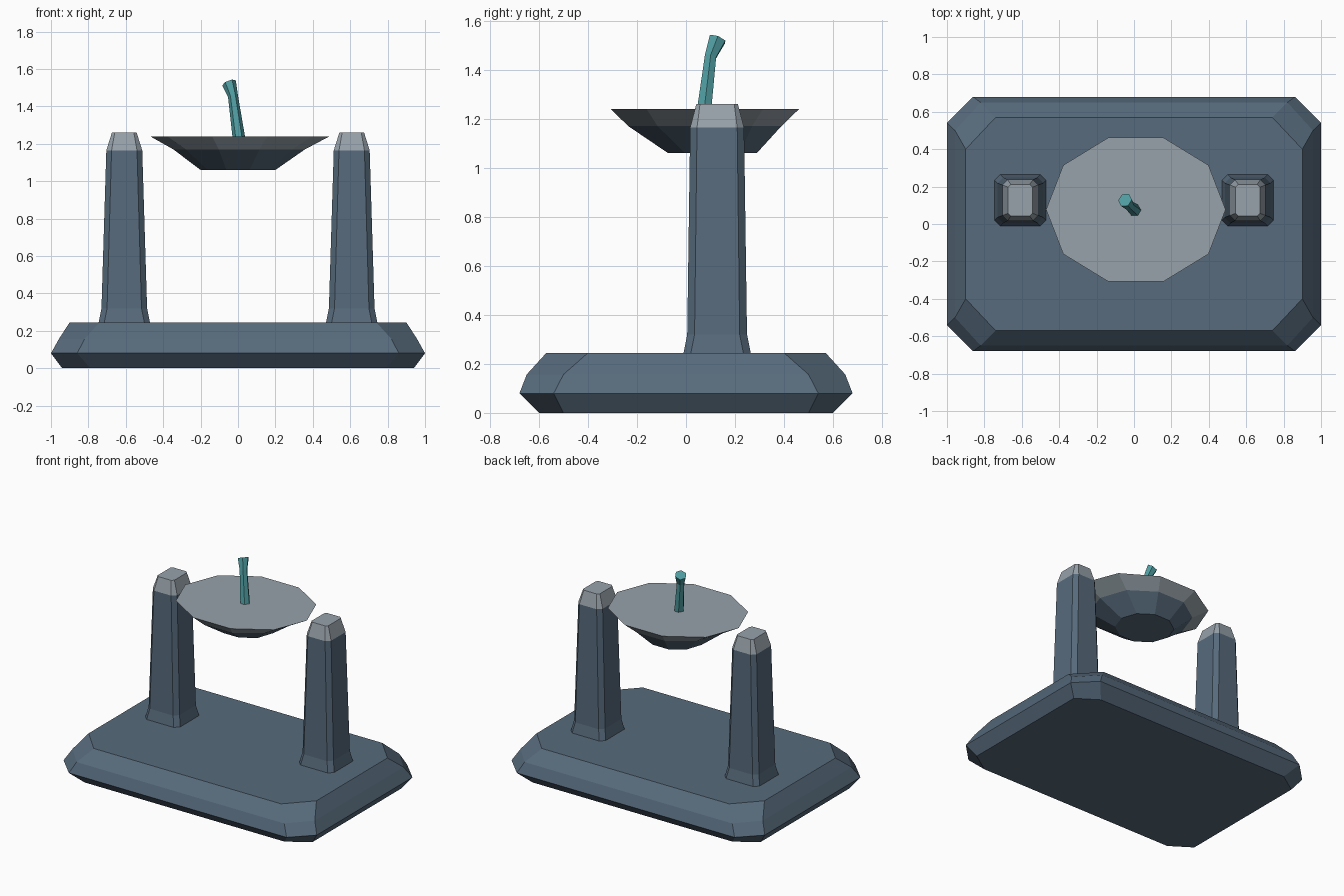
import bpy, math
from mathutils import Vector

if "Cube" in bpy.data.objects:
    bpy.data.objects.remove(bpy.data.objects["Cube"], do_unlink=True)


def material(name, rgb):
    m = bpy.data.materials.new(name)
    m.use_nodes = True
    m.diffuse_color = (*rgb, 1)
    bsdf = m.node_tree.nodes["Principled BSDF"]
    bsdf.inputs["Base Color"].default_value = (*rgb, 1)
    bsdf.inputs["Roughness"].default_value = 0.9
    return m


slate = material("slate blue", (0.095, 0.145, 0.2))
pale = material("pale grey", (0.31, 0.36, 0.40))
teal = material("teal", (0.08, 0.34, 0.36))


def chamfered_ring(hx, hy, cx, cy, z, centre=(0, 0)):
    """Rectangle with cut corners; cx, cy are where the cuts begin."""
    quarter = [(hx, cy), (cx, hy)]
    pts = quarter + [(-x, y) for x, y in reversed(quarter)]
    pts += [(-x, -y) for x, y in pts]
    return [Vector((x + centre[0], y + centre[1], z)) for x, y in pts]


def oval_ring(rx, ry, centre, sides, normal=(0, 0, 1)):
    tilt = Vector((0, 0, 1)).rotation_difference(Vector(normal))
    steps = [2 * math.pi * i / sides for i in range(sides)]
    return [tilt @ Vector((rx * math.cos(a), ry * math.sin(a), 0)) + Vector(centre)
            for a in steps]


def loft(name, rings, materials, pale_from=None):
    """Skin the rings; bands from index pale_from up take the second material."""
    n = len(rings[0])
    verts = [v for ring in rings for v in ring]
    faces = [list(reversed(range(n)))]
    for r in range(len(rings) - 1):
        for i in range(n):
            j = (i + 1) % n
            faces.append([r * n + i, r * n + j, (r + 1) * n + j, (r + 1) * n + i])
    faces.append(list(range((len(rings) - 1) * n, len(rings) * n)))
    mesh = bpy.data.meshes.new(name)
    mesh.from_pydata(verts, [], faces)
    for m in materials:
        mesh.materials.append(m)
    if pale_from is not None:
        for p in mesh.polygons:
            if p.index > pale_from * n:
                p.material_index = 1
    obj = bpy.data.objects.new(name, mesh)
    bpy.context.collection.objects.link(obj)
    return obj


# Plinth with cut corners and sloping edges
loft("base", [
    chamfered_ring(0.94, 0.60, 0.79, 0.50, 0),
    chamfered_ring(1.0, 0.68, 0.86, 0.54, 0.08),
    chamfered_ring(0.957, 0.65, 0.82, 0.50, 0.157),
    chamfered_ring(0.90, 0.57, 0.74, 0.40, 0.245),
], [slate])

# Tapering pillars with pale caps
PILLAR = [  # half width, half depth, corner cut, height
    (0.138, 0.138, 0.03, 0.24),
    (0.122, 0.122, 0.03, 0.32),
    (0.096, 0.11, 0.028, 1.165),
    (0.066, 0.085, 0.015, 1.26),
]
for side, name in ((1, "left_pillar"), (-1, "right_pillar")):
    loft(name, [chamfered_ring(hx, hy, hx - c, hy - c, z, (side * 0.608, 0.127))
                for hx, hy, c, z in PILLAR], [slate, pale], 2)

# Floating ten-sided dish with a pale rim and top
loft("dish", [
    oval_ring(0.20, 0.19, (0, 0.108, 1.06), 10),
    oval_ring(0.352, 0.328, (0.006, 0.077, 1.17), 10),
    oval_ring(0.48, 0.404, (0.01, 0.077, 1.24), 10),
], [slate, pale], 1)

# Bent six-sided stem
loft("stem", [
    oval_ring(0.034, 0.034, (0.005, 0.073, 1.23), 6),
    oval_ring(0.027, 0.027, (-0.027, 0.1, 1.455), 6, (-0.25, 0.25, 1)),
    oval_ring(0.039, 0.039, (-0.048, 0.128, 1.525), 6, (-0.4, 0.4, 1)),
], [teal])
